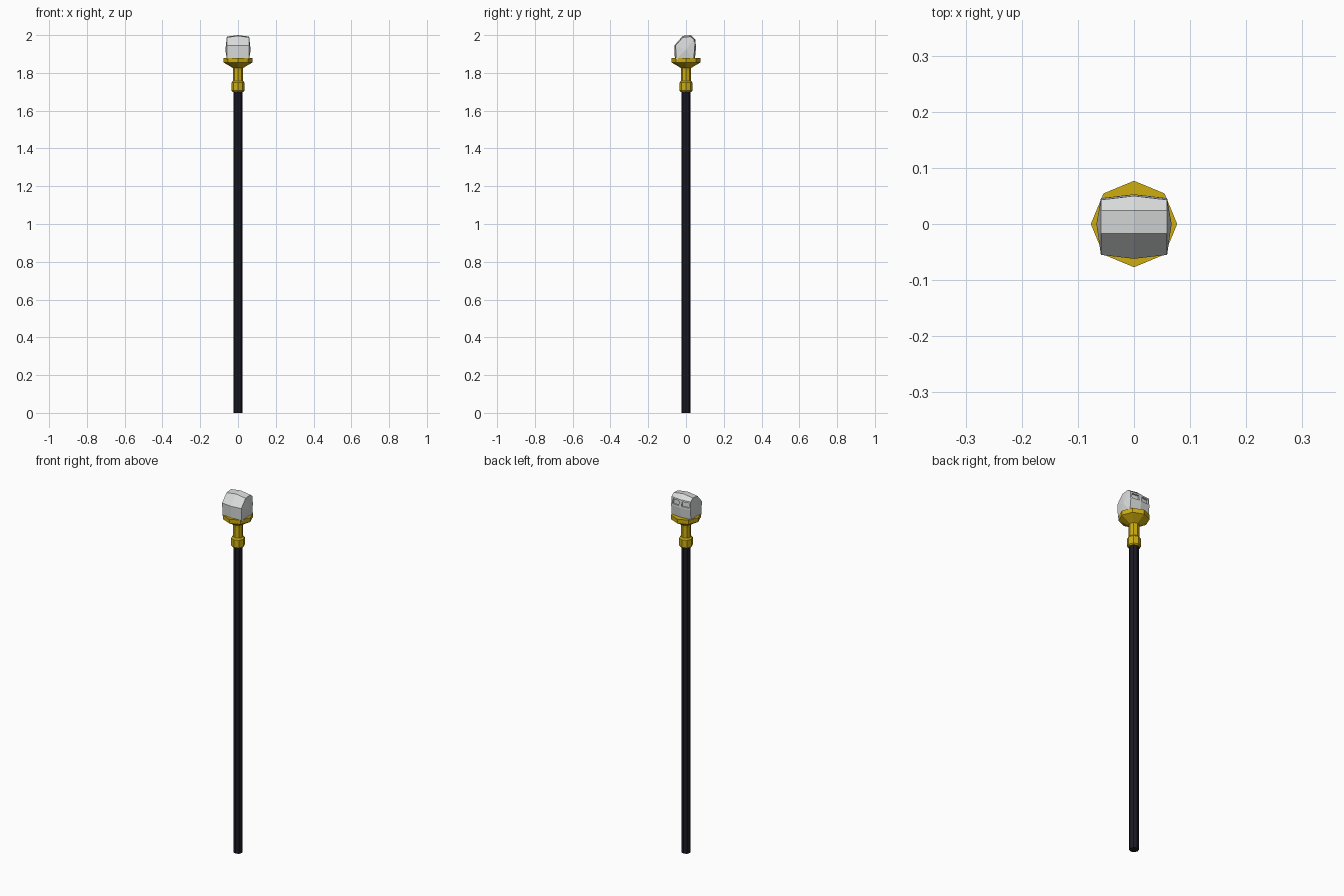
import bpy, bmesh, math

if "Cube" in bpy.data.objects:
    bpy.data.objects.remove(bpy.data.objects["Cube"])


def material(name, rgb):
    m = bpy.data.materials.new(name)
    m.diffuse_color = (*rgb, 1)
    m.use_nodes = True
    m.node_tree.nodes["Principled BSDF"].inputs["Base Color"].default_value = m.diffuse_color
    return m


black = material("dark shaft", (0.012, 0.011, 0.018))
gold = material("gold", (0.62, 0.42, 0.005))
bone = material("pale bone", (0.70, 0.72, 0.71))


def finish(bm, name, mat):
    bmesh.ops.recalc_face_normals(bm, faces=bm.faces)
    me = bpy.data.meshes.new(name)
    bm.to_mesh(me)
    bm.free()
    me.materials.append(mat)
    ob = bpy.data.objects.new(name, me)
    bpy.context.collection.objects.link(ob)
    return ob


def lathe(name, profile, mat, sides=8):
    """Closed, flat-faceted turned part from (radius, z) points."""
    bm = bmesh.new()
    rings = []
    for r, z in profile:
        rings.append([bm.verts.new((r * math.cos(2 * math.pi * i / sides),
                                    r * math.sin(2 * math.pi * i / sides), z))
                      for i in range(sides)])
    for a, b in zip(rings, rings[1:]):
        for i in range(sides):
            j = (i + 1) % sides
            bm.faces.new((a[i], a[j], b[j], b[i]))
    bm.faces.new(rings[0][::-1])
    bm.faces.new(rings[-1])
    return finish(bm, name, mat)


# Staff, collar, neck and cup
lathe("shaft", [(0.024, 0.0), (0.024, 1.71)], black)
lathe("collar", [(0.030, 1.70), (0.035, 1.706), (0.035, 1.748), (0.028, 1.756)], gold)
lathe("neck", [(0.026, 1.75), (0.026, 1.81), (0.027, 1.825), (0.024, 1.835)], gold)
lathe("cup", [(0.024, 1.824), (0.076, 1.855), (0.077, 1.879), (0.062, 1.879)], gold)

# Head: side profile (y, z) lofted over three stations, bowed in the middle
profile = [(-0.052, 1.872), (-0.055, 1.945), (-0.017, 1.988), (0.024, 1.992),
           (0.043, 1.977), (0.046, 1.932), (0.040, 1.872)]
bm = bmesh.new()
stations = []
for x in (-0.059, 0, 0.059):
    bow = 1 if x == 0 else 0
    stations.append([bm.verts.new((x, y + bow * math.copysign(0.007 if abs(y) > 0.035 else 0, y),
                                   z + bow * (0.008 if z > 1.98 else 0)))
                     for y, z in profile])
n = len(profile)
eyes = []
for a, b in zip(stations, stations[1:]):
    for i in range(n):
        j = (i + 1) % n
        f = bm.faces.new((a[i], b[i], b[j], a[j]))
        if i == 4:
            eyes.append(f)
# Bulging sides
for s, sx in ((stations[0], -1), (stations[2], 1)):
    c = bm.verts.new((sx * 0.067, 0, 1.922))
    for i in range(n):
        bm.faces.new((s[i], s[(i + 1) % n], c))
bmesh.ops.recalc_face_normals(bm, faces=bm.faces)
# Recessed eye sockets
bmesh.ops.inset_individual(bm, faces=eyes, thickness=0.013, depth=0)
bmesh.ops.inset_individual(bm, faces=eyes, thickness=0.001, depth=-0.008)
finish(bm, "head", bone)
